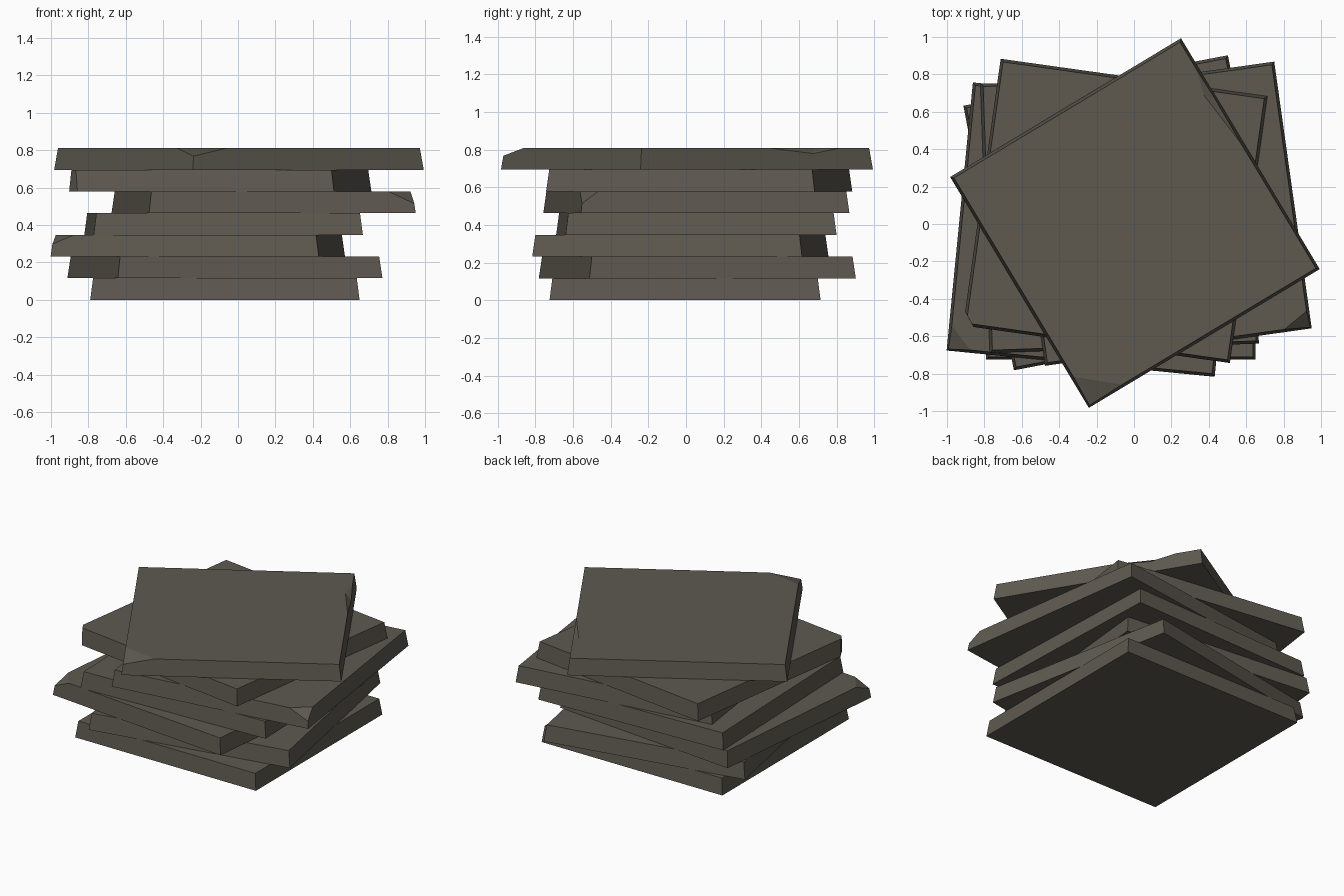
import bpy, bmesh, math
from mathutils import Vector

if "Cube" in bpy.data.objects:
    bpy.data.objects.remove(bpy.data.objects["Cube"])

H = 0.81 / 7             # slab thickness
HB, HT = 0.72, 0.705     # half width at the bottom and at the top
SIGNS = [(-1, -1), (1, -1), (1, 1), (-1, 1)]

stone = bpy.data.materials.new("dark_stone")
stone.diffuse_color = (0.112, 0.101, 0.081, 1)
stone.use_nodes = True
stone.node_tree.nodes["Principled BSDF"].inputs["Base Color"].default_value = stone.diffuse_color


def chip_corner(bm, sx, sy, a, b, c):
    """Slice a corner off: a along x, b along y, c down from the top."""
    corner = Vector((sx * HT, sy * HT, H))
    cut = bmesh.ops.bisect_plane(
        bm, geom=bm.verts[:] + bm.edges[:] + bm.faces[:],
        plane_co=corner - Vector((sx * a, 0, 0)),
        plane_no=Vector((sx / a, sy / b, 1 / c)).normalized(), clear_outer=True)
    edges = [e for e in cut["geom_cut"] if isinstance(e, bmesh.types.BMEdge)]
    bmesh.ops.edgeloop_fill(bm, edges=edges)


def slab(name, level, x, y, angle, chip=None, dent=False):
    bm = bmesh.new()
    b = [bm.verts.new((sx * HB, sy * HB, 0)) for sx, sy in SIGNS]
    t = [bm.verts.new((sx * HT, sy * HT, H)) for sx, sy in SIGNS]
    bm.faces.new(b[::-1])
    for i in (0, 2, 3):
        j = (i + 1) % 4
        bm.faces.new((b[i], b[j], t[j], t[i]))
    if dent:
        # broken notch in the upper right edge
        p0, p1, inner, low = [bm.verts.new(v) for v in (
            (HT, 0.077, H), (HT, 0.532, H), (0.668, 0.397, H),
            (HT + 0.004, 0.356, H - 0.031))]
        bm.faces.new((t[0], t[1], p0, inner, p1, t[2], t[3]))
        bm.faces.new((b[1], b[2], t[2], p1, low, p0, t[1]))
        bm.faces.new((p0, low, inner))
        bm.faces.new((inner, low, p1))
    else:
        bm.faces.new(t)
        bm.faces.new((b[1], b[2], t[2], t[1]))
    if chip:
        chip_corner(bm, *chip)
    bmesh.ops.recalc_face_normals(bm, faces=bm.faces[:])
    me = bpy.data.meshes.new(name)
    bm.to_mesh(me)
    bm.free()
    me.materials.append(stone)
    ob = bpy.data.objects.new(name, me)
    ob.location = (x, y, level * H)
    ob.rotation_euler.z = math.radians(angle)
    bpy.context.collection.objects.link(ob)


# stack from bottom to top: x, y, turn, chipped corner
slab("slab_bottom", 0, -0.07, -0.005, 0)
slab("slab_second", 1, -0.07, 0.06, 10.8)
slab("slab_third", 2, -0.215, -0.03, -5.6, (-1, -1, 0.11, 0.12, 0.045))
slab("slab_fourth", 3, -0.077, 0.055, 2)
slab("slab_fifth", 4, 0.137, 0.055, 8, (1, -1, 0.13, 0.08, 0.055))
slab("slab_sixth", 5, -0.1, 0.07, -8, (-1, -1, 0.03, 0.04, 5))
slab("slab_top", 6, 0.005, 0.005, 31, (-1, -1, 0.2, 0.17, 0.04), True)
